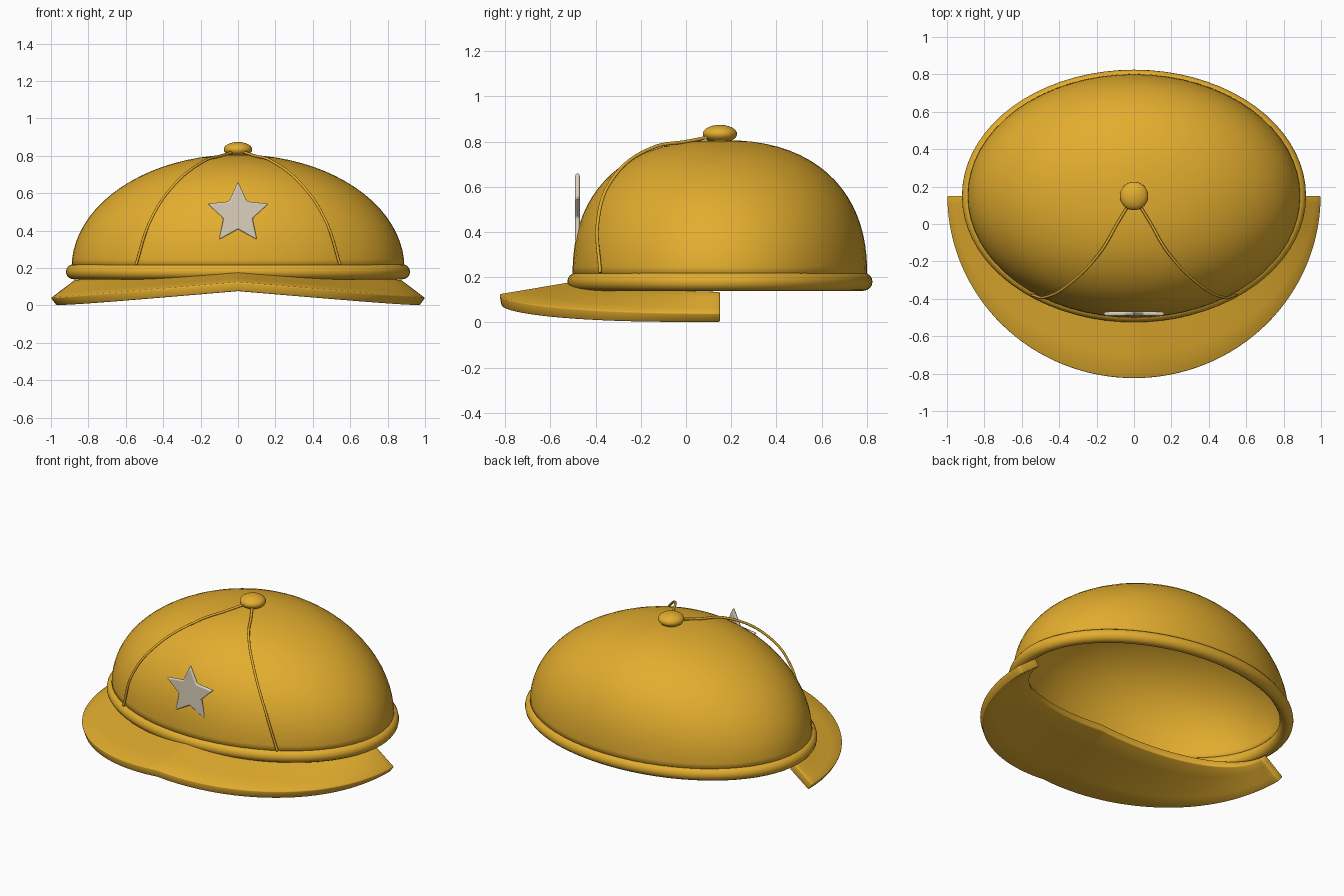
import bpy, bmesh, math
from mathutils import Vector

if "Cube" in bpy.data.objects:
    bpy.data.objects.remove(bpy.data.objects["Cube"])

CY = 0.15  # crown centre on y


def material(name, rgb):
    m = bpy.data.materials.new(name)
    m.use_nodes = True
    m.diffuse_color = (*rgb, 1)
    m.node_tree.nodes["Principled BSDF"].inputs["Base Color"].default_value = (*rgb, 1)
    return m


gold = material("golden yellow", (0.77, 0.42, 0.028))
silver = material("pale silver", (0.72, 0.64, 0.51))


def finish(ob, name, mat, angle=35):
    ob.name = name
    ob.data.materials.append(mat)
    bpy.ops.object.select_all(action="DESELECT")
    ob.select_set(True)
    bpy.context.view_layer.objects.active = ob
    bpy.ops.object.shade_smooth_by_angle(angle=math.radians(angle))
    return ob


def from_bmesh(bm, name, mat):
    me = bpy.data.meshes.new(name)
    bm.to_mesh(me)
    bm.free()
    ob = bpy.data.objects.new(name, me)
    bpy.context.collection.objects.link(ob)
    return finish(ob, name, mat)


def dome_radius(h, power):
    return max(0, 1 - h ** power) ** (1 / power)


# Crown: open shell, oval at the base and rounder towards the top
bm = bmesh.new()
bmesh.ops.create_uvsphere(bm, u_segments=64, v_segments=40, radius=1)
bmesh.ops.delete(bm, geom=[v for v in bm.verts if v.co.z < -0.01], context="VERTS")
for v in bm.verts:
    h = min(max(v.co.z, 0), 1)
    out = Vector((v.co.x, v.co.y)).normalized()
    v.co = (out.x * 0.89 * dome_radius(h, 2.0),
            out.y * 0.652 * dome_radius(h, 2.35) + CY, 0.2 + 0.607 * h)
crown = from_bmesh(bm, "crown", gold)
shell = crown.modifiers.new("thickness", "SOLIDIFY")
shell.thickness, shell.offset = 0.03, -1

# Rolled rim around the crown's base
bpy.ops.mesh.primitive_torus_add(major_segments=72, minor_segments=16,
                                 major_radius=1, minor_radius=0.04)
rim = bpy.context.object
for v in rim.data.vertices:
    flat = Vector((v.co.x, v.co.y))
    d, out = flat.length - 1, flat.normalized()
    v.co = (out.x * (0.88 + d), out.y * (0.635 + d) + CY, v.co.z + 0.18)
finish(rim, "rim", gold)

# Button on top
bpy.ops.mesh.primitive_uv_sphere_add(segments=32, ring_count=16, radius=1)
button = bpy.context.object
for v in button.data.vertices:
    v.co = (v.co.x * 0.076, v.co.y * 0.076 + CY, v.co.z * 0.04 + 0.834)
finish(button, "top_button", gold)

# Brim: crescent reaching under the crown, creased and drooping to the sides
bm = bmesh.new()
N, rings = 64, 4
grid = []
for i in range(N + 1):
    a = math.pi * i / N
    c, s = math.cos(a), math.sin(a)
    inner = Vector((0.87 * c, CY - 0.44 * s, 0.215 - 0.077 * abs(c)))
    outer = Vector((c, CY - 0.975 * s, 0.125 - 0.085 * abs(c)))
    grid.append([bm.verts.new(inner.lerp(outer, j / rings)) for j in range(rings + 1)])
for a, b in zip(grid, grid[1:]):
    for j in range(rings):
        bm.faces.new((a[j], b[j], b[j + 1], a[j + 1]))
bmesh.ops.recalc_face_normals(bm, faces=bm.faces)
if sum(f.normal.z for f in bm.faces) < 0:
    bmesh.ops.reverse_faces(bm, faces=bm.faces)
brim = from_bmesh(bm, "brim", gold)
solid = brim.modifiers.new("thickness", "SOLIDIFY")
solid.thickness, solid.offset = 0.05, -1
bevel = brim.modifiers.new("soft_edge", "BEVEL")
bevel.width, bevel.segments, bevel.limit_method = 0.006, 2, "ANGLE"
bevel.angle_limit = math.radians(50)

# Piping from the button down to the rim on each side
path = [(0.03, 0.10, 0.82), (0.085, 0.01, 0.802), (0.18, -0.15, 0.772),
        (0.35, -0.325, 0.635), (0.47, -0.39, 0.45), (0.545, -0.38, 0.22)]
for side, label in ((1, "left"), (-1, "right")):
    cu = bpy.data.curves.new("piping", "CURVE")
    cu.dimensions = "3D"
    cu.bevel_depth, cu.bevel_resolution, cu.use_fill_caps = 0.0075, 3, True
    sp = cu.splines.new("BEZIER")
    sp.bezier_points.add(len(path) - 1)
    for p, (x, y, z) in zip(sp.bezier_points, path):
        p.co = (x * side, y, z)
        p.handle_left_type = p.handle_right_type = "AUTO"
    ob = bpy.data.objects.new(label + "_piping", cu)
    bpy.context.collection.objects.link(ob)
    cu.materials.append(gold)

# Star badge standing upright at the front
bm = bmesh.new()
ring = []
for i in range(10):
    r = 0.172 if i % 2 == 0 else 0.082
    a = math.pi / 2 + i * math.pi / 5
    ring.append(bm.verts.new((r * math.cos(a), -0.491, 0.49 + r * math.sin(a))))
face = bm.faces.new(ring)
ext = bmesh.ops.extrude_face_region(bm, geom=[face])
for v in ext["geom"]:
    if isinstance(v, bmesh.types.BMVert):
        v.co.y += 0.022
bmesh.ops.recalc_face_normals(bm, faces=bm.faces)
star = from_bmesh(bm, "star_badge", silver)
b = star.modifiers.new("soft_edge", "BEVEL")
b.width, b.segments = 0.008, 3
